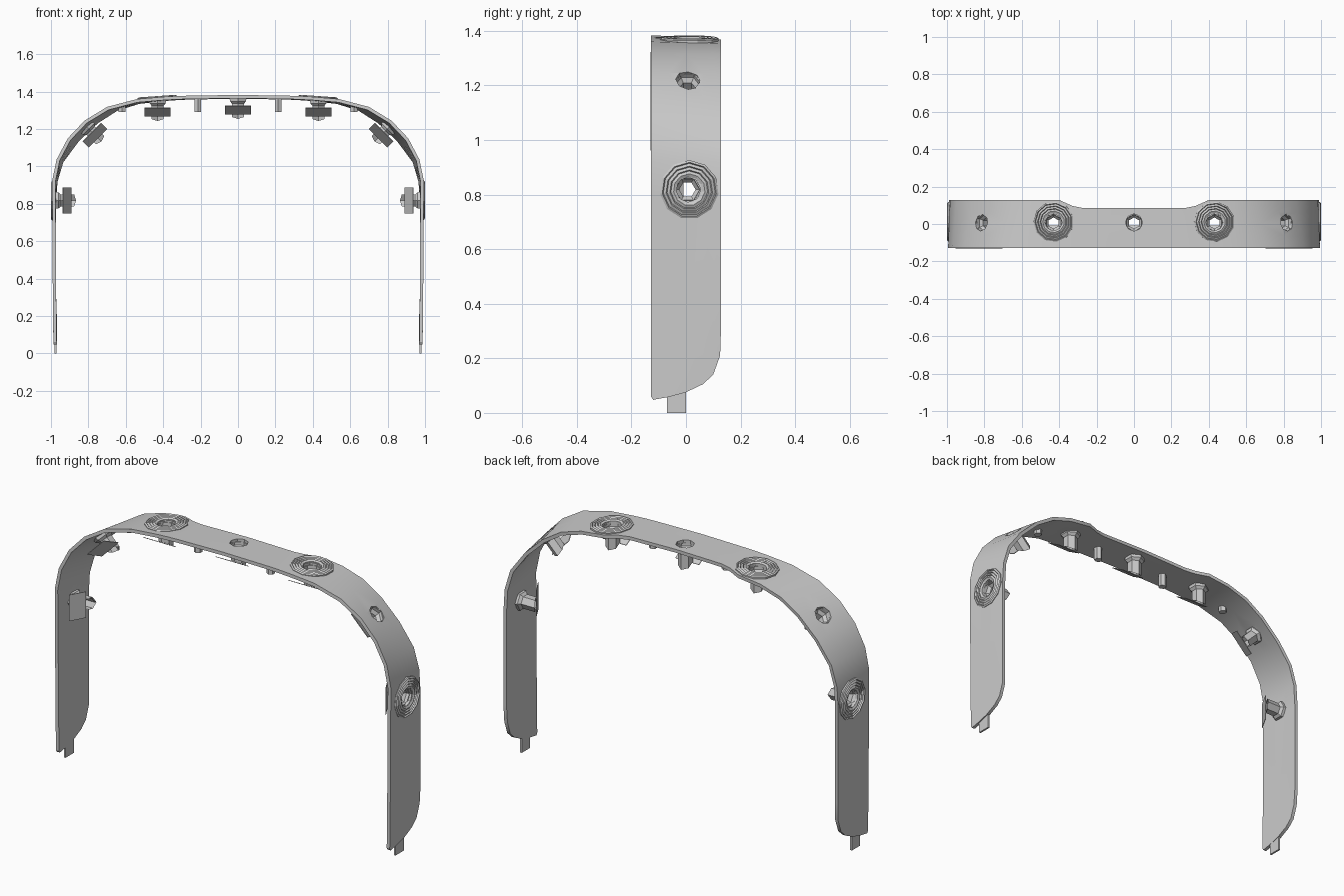
import bpy, bmesh, math
from mathutils import Matrix, Vector

cube = bpy.data.objects.get("Cube")
if cube:
    bpy.data.objects.remove(cube, do_unlink=True)

grey = bpy.data.materials.new("plain grey")
grey.use_nodes = True
grey.diffuse_color = (0.6, 0.6, 0.6, 1)
grey.node_tree.nodes["Principled BSDF"].inputs["Base Color"].default_value = (0.6, 0.6, 0.6, 1)


def make(name, bm, matrix=Matrix()):
    """Turn a bmesh into an object."""
    bmesh.ops.recalc_face_normals(bm, faces=bm.faces)
    mesh = bpy.data.meshes.new(name)
    bm.to_mesh(mesh)
    bm.free()
    mesh.materials.append(grey)
    ob = bpy.data.objects.new(name, mesh)
    bpy.context.collection.objects.link(ob)
    ob.matrix_world = matrix
    return ob


def frame(x, y, z, degrees):
    """Local axes on the arch: along it, across it, and outward."""
    return Matrix.Translation((x, y, z)) @ Matrix.Rotation(math.radians(degrees), 4, 'Y')


def lathe(profile, sides):
    """Closed ring: a (radius, height) loop turned about z."""
    bm = bmesh.new()
    rings = []
    for i in range(sides):
        a = math.tau * (i + 0.5) / sides
        rings.append([bm.verts.new((r * math.cos(a), r * math.sin(a), h)) for r, h in profile])
    n = len(profile)
    for i in range(sides):
        a, b = rings[i], rings[(i + 1) % sides]
        for j in range(n):
            bm.faces.new((a[j], a[(j + 1) % n], b[(j + 1) % n], b[j]))
    return bm


def box(name, size, matrix):
    bm = bmesh.new()
    bmesh.ops.create_cube(bm, size=1)
    bmesh.ops.scale(bm, vec=size, verts=bm.verts)
    return make(name, bm, matrix)


# Arch band: outer curve at the front edge, at the back edge, and back edge y
stations = [
    ((0, 1.382), (0, 1.38), 0.085), ((0.27, 1.378), (0.27, 1.375), 0.085),
    ((0.33, 1.376), (0.33, 1.372), 0.097), ((0.40, 1.372), (0.40, 1.367), 0.128),
    ((0.54, 1.36), (0.53, 1.352), 0.128), ((0.70, 1.318), (0.65, 1.315), 0.128),
    ((0.82, 1.245), (0.76, 1.245), 0.128), ((0.91, 1.15), (0.865, 1.145), 0.128),
    ((0.97, 1.037), (0.95, 1.03), 0.128), ((0.994, 0.92), (0.983, 0.92), 0.128),
    ((0.993, 0.8), (0.99, 0.8), 0.128), ((0.99, 0.3), (0.99, 0.3), 0.128),
    ((0.987, 0), (0.987, 0), 0.125)]
# Rounded leg end: position across the band and lower edge height
leg_end = [(0, 0.06), (0.03, 0.048), (0.25, 0.058), (0.5, 0.075), (0.75, 0.105), (0.9, 0.14), (1, 0.21)]

bm = bmesh.new()
rows = []
order = [(s, -1) for s in stations[:0:-1]] + [(s, 1) for s in stations]
for (front, back, y_back), side in order:
    row = []
    for t, low in leg_end:
        p = Vector(front).lerp(Vector(back), t)
        z = low if p.y == 0 else p.y
        row.append(bm.verts.new((side * p.x, -0.128 + t * (y_back + 0.128), z)))
    rows.append(row)
for a, b in zip(rows, rows[1:]):
    for j in range(len(leg_end) - 1):
        bm.faces.new((a[j], a[j + 1], b[j + 1], b[j]))
bmesh.ops.recalc_face_normals(bm, faces=bm.faces)
bm.faces.ensure_lookup_table()
middle = max(bm.faces, key=lambda f: f.calc_center_median().z)
if middle.normal.z < 0:
    bmesh.ops.reverse_faces(bm, faces=bm.faces)
mesh_faces = list(bm.faces)
bm.normal_update()
inner = {v: bm.verts.new(v.co - v.normal * 0.018) for v in list(bm.verts)}
rim = [e for e in bm.edges if e.is_boundary]
for f in mesh_faces:
    bm.faces.new([inner[v] for v in reversed(f.verts)])
for e in rim:
    a, b = e.verts
    bm.faces.new((a, b, inner[b], inner[a]))
band = make("arch_band", bm)

# Fittings: x, z, tilt of the surface, tilt of the stud, has a ringed washer
fittings = [(0, 1.38, 0, 0, False)]
for s in (-1, 1):
    fittings += [(s * 0.43, 1.369, s * 4, 0, True), (s * 0.82, 1.222, s * 45, s * 45, False),
                 (s * 0.992, 0.818, s * 90, s * 90, True)]

washer = [(0.108, -0.012), (0.108, 0.002), (0.1, 0.007), (0.096, 0.001), (0.086, 0.007),
          (0.082, 0.001), (0.072, 0.007), (0.068, 0.001), (0.058, 0.006), (0.047, 0), (0.047, -0.012)]
stud = [(0.052, -0.014), (0.05, -0.032), (0.036, -0.045), (0.036, -0.16),
        (0.03, -0.16), (0.03, -0.045), (0.045, -0.03), (0.046, -0.014)]
slope = Vector((0, 0.045, 0.08))

for x, z, tilt, stud_tilt, ringed in fittings:
    # Hole through the band
    bm = bmesh.new()
    bmesh.ops.create_cone(bm, cap_ends=True, segments=8, radius1=0.046, radius2=0.046, depth=0.14)
    cutter = make("hole_cutter", bm, frame(x, 0.008, z, tilt))
    cutter.hide_render = True
    cut = band.modifiers.new("hole", 'BOOLEAN')
    cut.operation, cut.solver, cut.object = 'DIFFERENCE', 'EXACT', cutter
    bpy.context.view_layer.objects.active = band
    bpy.ops.object.modifier_apply(modifier=cut.name)
    bpy.data.objects.remove(cutter, do_unlink=True)

    # Hollow stud with a slanted tip
    bm = lathe(stud, 6)
    bmesh.ops.bisect_plane(bm, geom=bm.verts[:] + bm.edges[:] + bm.faces[:],
                           plane_co=(0, -0.05, -0.078), plane_no=slope, clear_inner=True)
    make("stud", bm, frame(x, 0.005, z, stud_tilt))

    # Slanted end plate
    lean = Matrix.Rotation(-math.atan2(slope.y, slope.z), 4, 'X')
    box("stud_plate", (0.14, 0.092, 0.003),
        frame(x, 0, z, stud_tilt) @ Matrix.Translation((0, -0.05, -0.078)) @ lean)

    # Ringed washer on the outside
    if ringed:
        make("ringed_washer", lathe(washer, 11), frame(x, 0.012, z, tilt))

for s in (-1, 1):
    # Locating pins under the top
    for x, low, high in ((0.215, 1.29, 1.368), (0.62, 1.29, 1.328)):
        bm = bmesh.new()
        bmesh.ops.create_cone(bm, cap_ends=True, segments=6, radius1=0.021, radius2=0.021, depth=high - low)
        make("locating_pin", bm, Matrix.Translation((s * x, -0.03, (low + high) / 2)))
    # Tab at the leg end
    box("leg_tab", (0.01, 0.07, 0.14), Matrix.Translation((s * 0.976, -0.035, 0.07)))

bpy.ops.object.select_all(action='DESELECT')
band.select_set(True)
bpy.context.view_layer.objects.active = band
bpy.ops.object.shade_smooth_by_angle(angle=math.radians(30))
